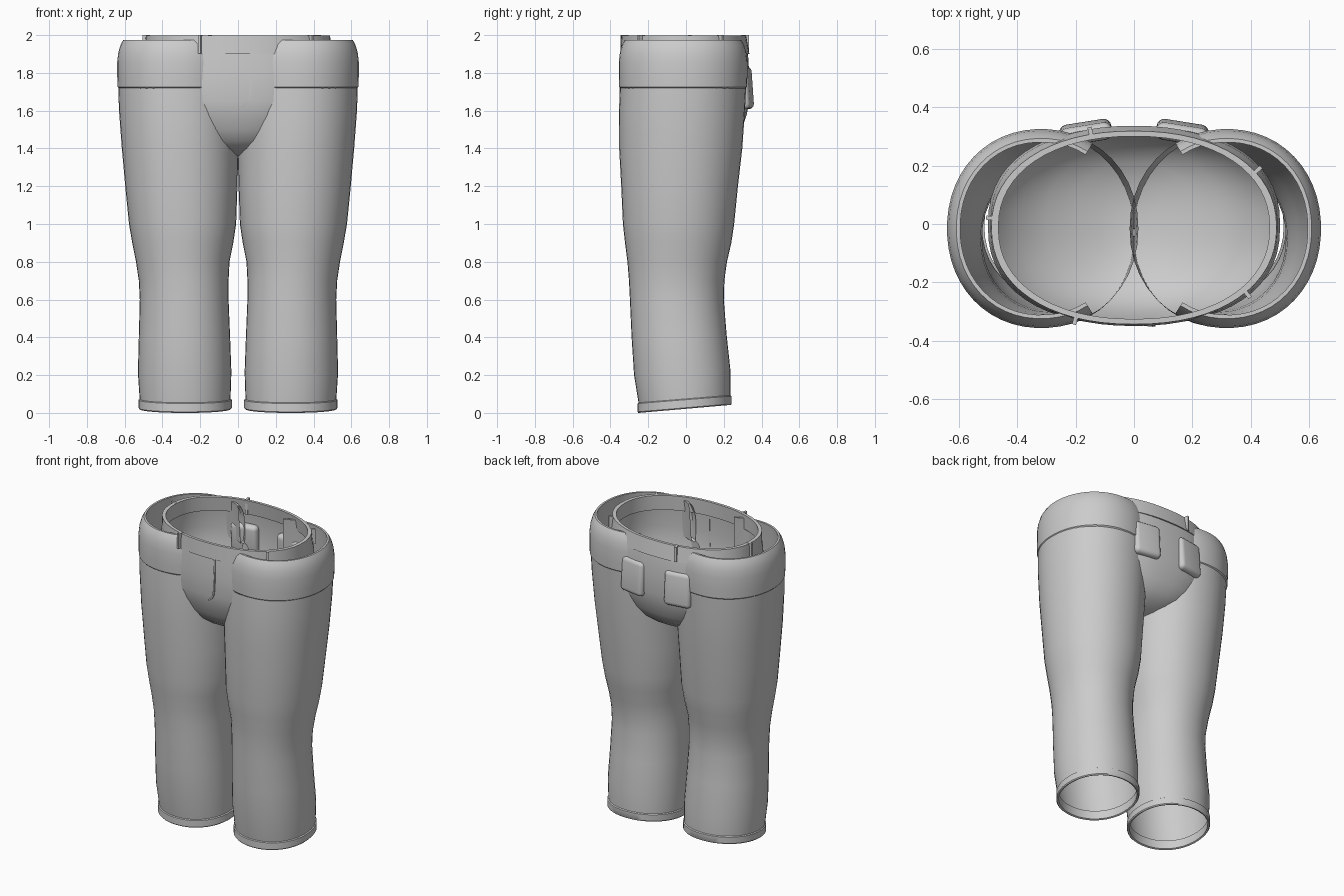
import bpy, bmesh, math
from mathutils import Vector

if "Cube" in bpy.data.objects:
    bpy.data.objects.remove(bpy.data.objects["Cube"])

cloth = bpy.data.materials.new("grey_cloth")
cloth.diffuse_color = (0.6, 0.6, 0.6, 1)
cloth.use_nodes = True
cloth.node_tree.nodes["Principled BSDF"].inputs["Base Color"].default_value = cloth.diffuse_color


def finish(name, bm, angle=40):
    bmesh.ops.recalc_face_normals(bm, faces=bm.faces)
    me = bpy.data.meshes.new(name)
    bm.to_mesh(me)
    bm.free()
    ob = bpy.data.objects.new(name, me)
    bpy.context.collection.objects.link(ob)
    me.materials.append(cloth)
    bpy.ops.object.select_all(action='DESELECT')
    ob.select_set(True)
    bpy.context.view_layer.objects.active = ob
    bpy.ops.object.shade_smooth_by_angle(angle=math.radians(angle))
    return ob


def oval(x0, x1, y0, y1, a, power=2.0):
    """Point on a superellipse filling the given box."""
    c, s = math.cos(a), math.sin(a)
    e = 2 / power
    return ((x0 + x1) / 2 + (x1 - x0) / 2 * math.copysign(abs(c) ** e, c),
            (y0 + y1) / 2 + (y1 - y0) / 2 * math.copysign(abs(s) ** e, s))


def loft(name, rows, closed=True, cap=False, loop=False, angle=40):
    """Skin rows of points; loop joins the last row to the first."""
    bm = bmesh.new()
    vs = [[bm.verts.new(p) for p in r] for r in rows]
    n = len(rows[0])
    pairs = list(zip(vs, vs[1:])) + ([(vs[-1], vs[0])] if loop else [])
    for a, b in pairs:
        for i in range(n if closed else n - 1):
            j = (i + 1) % n
            bm.faces.new((a[i], a[j], b[j], b[i]))
    if cap:
        bm.faces.new(vs[-1])
    return finish(name, bm, angle)


def angles(n, a0=0.0, a1=2 * math.pi, end=False):
    return [a0 + (a1 - a0) * i / (n - 1 if end else n) for i in range(n)]


# Leg sections: z, inner x, outer x, front y, back y
LEG = [(0.045, .04, .52, -.25, .235), (0.2, .035, .53, -.275, .235),
       (0.4, .042, .525, -.288, .215), (0.6, .05, .52, -.297, .20),
       (0.7, .05, .525, -.302, .203), (0.8, .045, .54, -.31, .217),
       (0.9, .025, .56, -.323, .24), (1.0, .01, .577, -.334, .255),
       (1.2, .003, .597, -.343, .275), (1.4, -.003, .615, -.354, .298),
       (1.6, -.01, .63, -.355, .312), (1.72, -.015, .634, -.35, .318)]


def leg_ring(side, z, x0, x1, y0, y1, grow=0.0):
    pts = []
    for a in angles(40):
        x, y = oval(x0 - grow, x1 + grow, y0 - grow, y1 + grow, a, 2.1)
        slope = .042 * (y - y0) / (y1 - y0) * max(0, 1 - z / .6)
        pts.append((side * x, y, z + slope))
    return pts


# Hip panel profile: z, distance inward from the outline
HIP = [(1.715, .012), (1.725, .002), (1.78, 0), (1.86, 0), (1.91, .006),
       (1.95, .018), (1.974, .032), (1.974, .045), (1.93, .04), (1.72, .028)]

for side, label in ((1, "left"), (-1, "right")):
    loft(label + "_leg", [leg_ring(side, *s) for s in LEG])
    # Turned hem: outside, lower edge and inside
    hem = [(.055, 0), (.05, .007), (.006, .007), (0, .002), (.004, -.008), (.06, -.008)]
    loft(label + "_hem", [leg_ring(side, z, .04, .52, -.25, .235, g) for z, g in hem])
    # Rounded panel wrapping the outside of the hip
    rows = []
    for z, d in HIP:
        rows.append([])
        for a in angles(36, math.radians(-122), math.radians(122), True):
            x, y = oval(-.005 + d, .64 - d, -.356 + d, .325 - d, a, 2.1)
            rows[-1].append((side * x, y, z))
    loft(label + "_hip_panel", rows, closed=False)

# Seat: a bowl running down to the crotch; z, half width, front y, back y
SEAT = [(1.93, .485, -.338, .322), (1.88, .492, -.342, .33), (1.78, .50, -.346, .335),
        (1.65, .50, -.345, .335), (1.58, .46, -.33, .322), (1.5, .39, -.30, .295),
        (1.44, .30, -.265, .26), (1.40, .21, -.215, .21), (1.37, .12, -.14, .14),
        (1.355, .05, -.06, .06)]
loft("seat", [[(*oval(-w, w, f, b, a, 2.35), z) for a in angles(56)]
              for z, w, f, b in SEAT], cap=True)

# Waistband: z, half width, front y, back y
BAND = [(1.9, .492, -.349, .336), (1.998, .488, -.343, .318),
        (1.998, .464, -.325, .300), (1.9, .468, -.330, .316)]
loft("waistband", [[(*oval(-w, w, f, b, a, 2.2), z) for a in angles(64)]
                   for z, w, f, b in BAND], loop=True, angle=30)


def box(name, size, loc, rot, bevel=0.0, angle=40):
    bm = bmesh.new()
    bmesh.ops.create_cube(bm, size=1)
    bmesh.ops.scale(bm, vec=size, verts=bm.verts)
    if bevel:
        bmesh.ops.bevel(bm, geom=bm.edges[:], offset=bevel, segments=4,
                        profile=.5, affect='EDGES')
    ob = finish(name, bm, angle)
    ob.location, ob.rotation_euler = loc, rot
    return ob


# Belt loops folded over the band
for i, (x, y) in enumerate([(-.2, -.325), (.385, -.237), (.42, .182),
                            (-.148, .312), (-.486, .02)]):
    out = math.atan2(y / .34 ** 2, x / .49 ** 2)
    box(f"belt_loop_{i + 1}", (.04, .014, .098), (x, y, 1.951), (0, 0, out))

# Back pockets
for side, label in ((1, "left"), (-1, "right")):
    box(label + "_back_pocket", (.18, .06, .225), (side * .165, .314, 1.72),
        (math.radians(4), 0, side * math.radians(-9)), .027, 60)


# Fly stitching: a thin strip following the seat front
def seat_front(x, z):
    for (z0, w0, f0, b0), (z1, w1, f1, b1) in zip(SEAT, SEAT[1:]):
        if z1 <= z <= z0:
            t = (z0 - z) / (z0 - z1)
            w, f, b = (p + (q - p) * t for p, q in ((w0, w1), (f0, f1), (b0, b1)))
            half = (b - f) / 2
            return (f + b) / 2 - half * (1 - abs(x / w) ** 2.35) ** (1 / 2.35)


path = [Vector(p) for p in ((.068, 1.9), (.068, 1.82), (.068, 1.75), (.066, 1.70),
                            (.06, 1.66), (.045, 1.635), (.022, 1.618))]
rows = []
for i, p in enumerate(path):
    d = (path[min(i + 1, len(path) - 1)] - path[max(i - 1, 0)]).normalized()
    n = Vector((-d.y, d.x)) * .005
    a, b = p + n, p - n
    rows.append([(q.x, seat_front(q.x, q.y) - lift, q.y)
                 for q, lift in ((a, -.003), (a, .007), (b, .007), (b, -.003))])
loft("fly_seam", rows, cap=True, angle=30)
